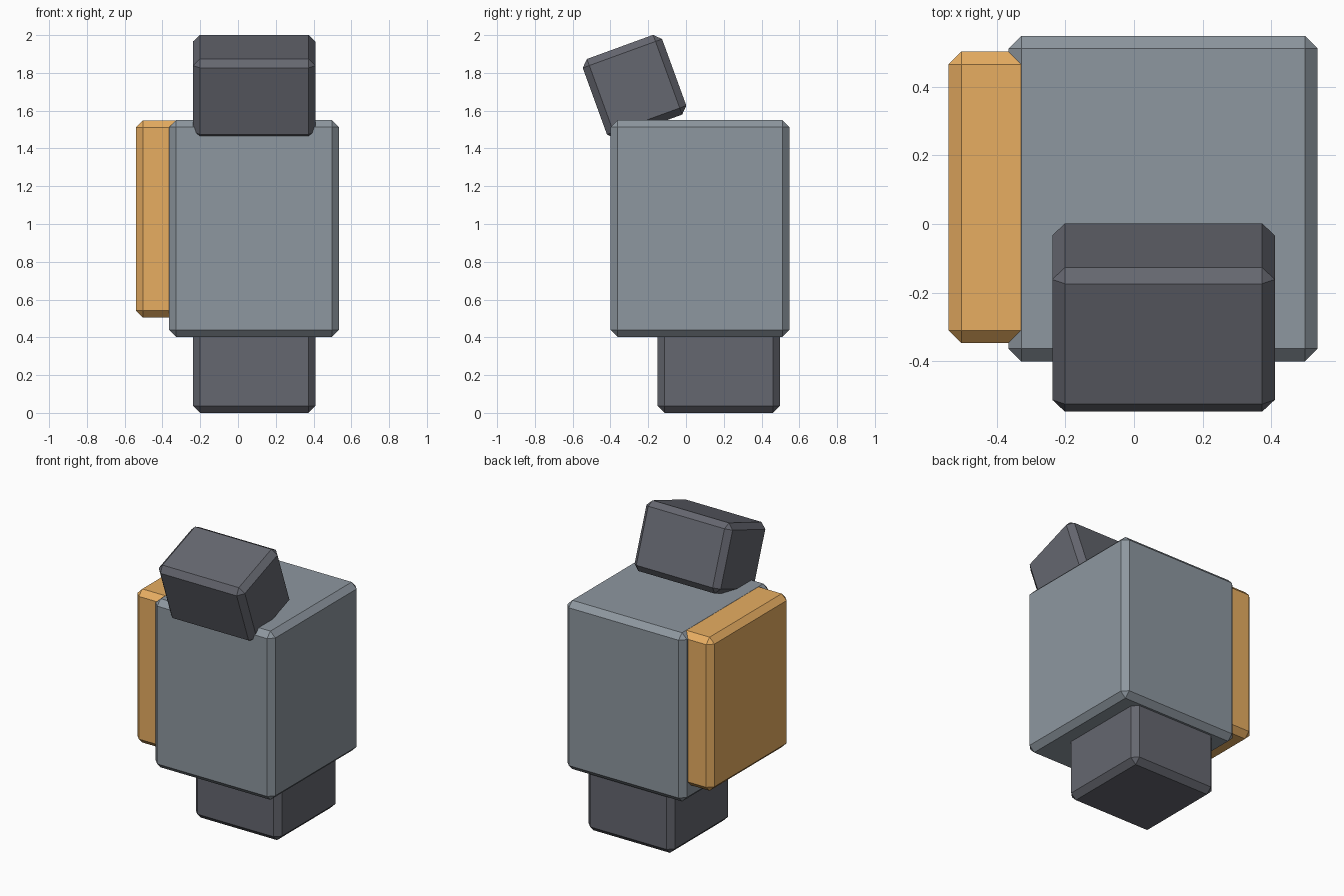
import bpy, bmesh, math
from mathutils import Vector

if "Cube" in bpy.data.objects:
    bpy.data.objects.remove(bpy.data.objects["Cube"])


def material(name, color):
    mat = bpy.data.materials.new(name)
    mat.diffuse_color = (*color, 1)
    mat.use_nodes = True
    mat.node_tree.nodes["Principled BSDF"].inputs["Base Color"].default_value = mat.diffuse_color
    return mat


def block(name, lo, hi, mat, tilt=0, chamfer=0.037):
    """Chamfered box between two corners, optionally tilted about its centre."""
    lo, hi = Vector(lo), Vector(hi)
    bm = bmesh.new()
    bmesh.ops.create_cube(bm, size=1)
    bmesh.ops.scale(bm, vec=hi - lo, verts=bm.verts)
    bmesh.ops.bevel(bm, geom=bm.edges[:], offset=chamfer, offset_type='OFFSET',
                    segments=1, affect='EDGES')
    # offset is measured along the adjoining faces, so corners are cut at 45 degrees
    mesh = bpy.data.meshes.new(name)
    bm.to_mesh(mesh)
    bm.free()
    mesh.materials.append(mat)
    obj = bpy.data.objects.new(name, mesh)
    obj.location = (lo + hi) / 2
    obj.rotation_euler.x = math.radians(tilt)
    bpy.context.collection.objects.link(obj)
    return obj


steel = material("steel", (0.27, 0.31, 0.35))
dark = material("dark_steel", (0.13, 0.135, 0.16))
orange = material("orange", (0.80, 0.42, 0.12))

# Main body
block("body", (-0.365, -0.40, 0.403), (0.535, 0.548, 1.55), steel)

# Panel on the left side, sunk into the body
block("side_panel", (-0.54, -0.347, 0.505), (-0.22, 0.502, 1.549), orange)

# Base column, running up into the body
block("base", (-0.238, -0.15, 0), (0.41, 0.497, 0.65), dark)

# Tilted head resting on the front of the top
block("head", (-0.238, -0.496, 1.502), (0.41, -0.049, 1.951), dark, tilt=20)
